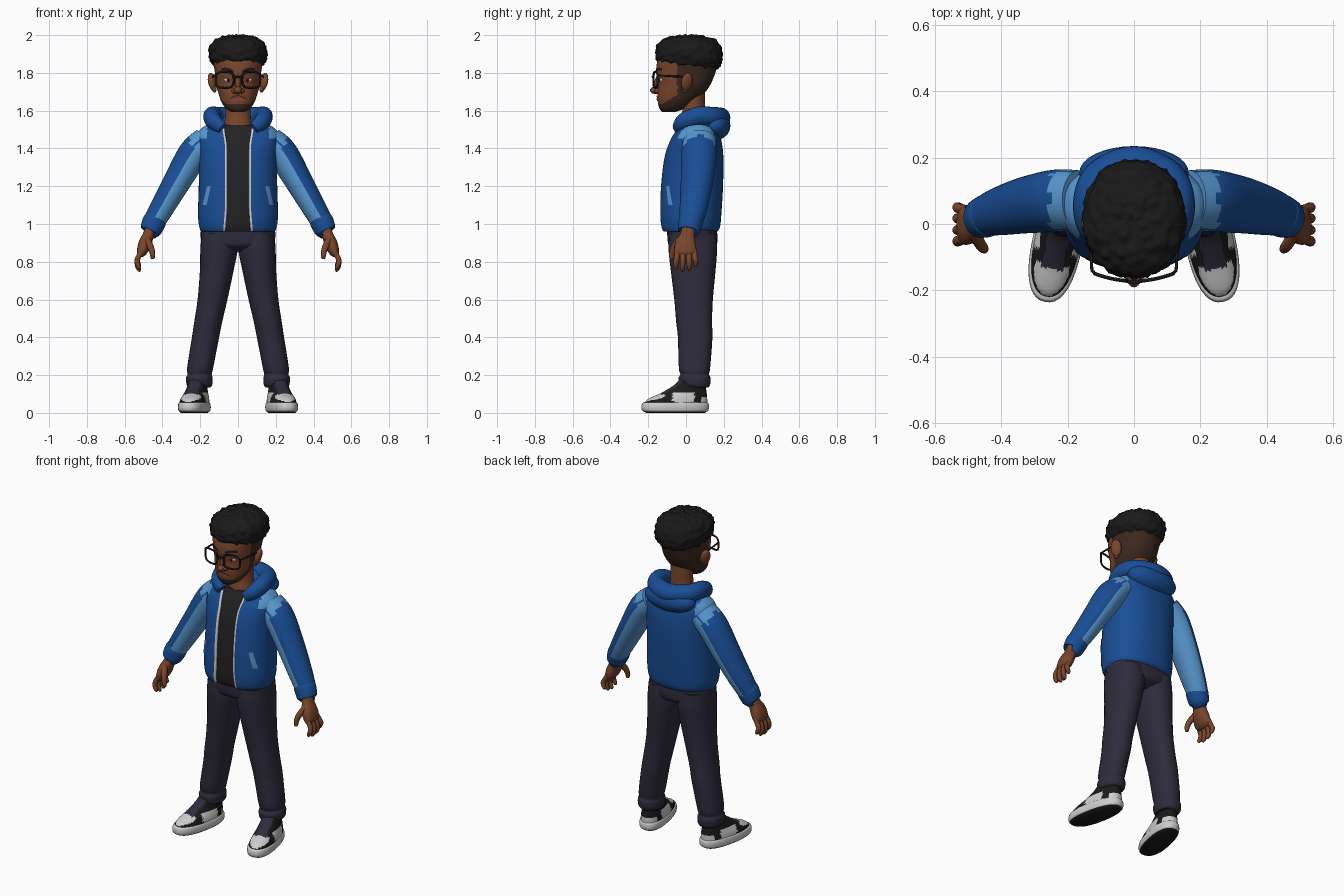
import bpy, bmesh, math
from mathutils import Vector, Matrix, noise
from mathutils.bvhtree import BVHTree

if "Cube" in bpy.data.objects:
    bpy.data.objects.remove(bpy.data.objects["Cube"])


def srgb(*c):
    return tuple((v / 255 / 12.92) if v < 11 else ((v / 255 + .055) / 1.055) ** 2.4 for v in c) + (1,)


MATS = {}
for n, c in dict(skin=(122, 70, 44), black=(26, 26, 27), stubble=(62, 42, 33), blue=(25, 78, 150),
                 light_blue=(88, 152, 208), slate=(46, 44, 60), charcoal=(34, 34, 34),
                 white=(205, 205, 205), lip=(134, 76, 60)).items():
    MATS[n] = bpy.data.materials.new(n)
    MATS[n].diffuse_color = srgb(*c)


def finish(bm, name, mats, s=1, rule=None, matrix=None, sharp=50):
    """Colour faces by rule, place, mirror, and make the object."""
    bm.normal_update()
    if rule:
        for f in bm.faces:
            f.material_index = mats.index(rule(f.calc_center_median(), f.normal))
    if matrix:
        bm.transform(matrix)
    if s < 0:
        for v in bm.verts:
            v.co.x *= -1
        bmesh.ops.reverse_faces(bm, faces=bm.faces)
    me = bpy.data.meshes.new(name)
    bm.to_mesh(me)
    bm.free()
    for m in mats:
        me.materials.append(MATS[m])
    me.shade_smooth()
    me.set_sharp_from_angle(angle=math.radians(sharp))
    ob = bpy.data.objects.new(name, me)
    bpy.context.collection.objects.link(ob)
    return ob


def spline(secs, steps):
    out = []
    for i in range(len(secs) - 1):
        p = [secs[max(0, min(len(secs) - 1, i + k))] for k in (-1, 0, 1, 2)]
        for k in range(steps):
            t = k / steps
            out.append([.5 * (2 * b + (c - a) * t + (2 * a - 5 * b + 4 * c - d) * t * t
                              + (3 * b - a - 3 * c + d) * t ** 3) for a, b, c, d in zip(*p)])
    return out + [list(secs[-1])]


def h(z, rx, yf, yb, cx=0):
    """Level section: height, half width, front y, back y, centre x."""
    return (cx, (yf + yb) / 2, z, rx, (yb - yf) / 2)


def loft(name, secs, mats, ref=None, n=32, steps=4, p=2.0, s=1, rule=None, matrix=None,
         gap=None, warp=None, sharp=50):
    """Skin superellipse sections; ref tilts them along the path; gap opens the front."""
    secs = spline(secs, steps)
    bm = bmesh.new()
    rings = []
    for i, (x, y, z, a, b) in enumerate(secs):
        u, v = Vector((1, 0, 0)), Vector((0, 1, 0))
        if ref:
            t = Vector(secs[min(i + 1, len(secs) - 1)][:3]) - Vector(secs[max(i - 1, 0)][:3])
            t.normalize()
            u = Vector(ref).cross(t).normalized()
            v = t.cross(u)
        if gap:
            d = [math.asin(((gap(z) + e) / a) ** (p / 2)) for e in (0, .011)]
            ang = [d[0]] + [d[1] + (2 * math.pi - 2 * d[1]) * k / n for k in range(n + 1)] + [2 * math.pi - d[0]]
        else:
            ang = [2 * math.pi * k / n for k in range(n)]
        ring = []
        for th in ang:
            c, q = math.cos(th - math.pi / 2), math.sin(th - math.pi / 2)
            c, q = (math.copysign(abs(w) ** (2 / p), w) for w in (c, q))
            ring.append(bm.verts.new(Vector((x, y, z)) + u * (a * c) + v * (b * q)))
        rings.append(ring)
    m = len(rings[0])
    for r0, r1 in zip(rings, rings[1:]):
        for j in range(m - 1 if gap else m):
            f = bm.faces.new((r0[j], r0[(j + 1) % m], r1[(j + 1) % m], r1[j]))
    if not gap:
        bm.faces.new(rings[0][::-1])
        bm.faces.new(rings[-1])
    if warp:
        bm.normal_update()
        for v, co in [(v, warp(v.co, v.normal)) for v in bm.verts]:
            v.co = co
    return finish(bm, name, mats, s, rule, matrix, sharp)


def ball(name, loc, r, mat, s=1, rot=(0, 0, 0), n=20):
    bm = bmesh.new()
    bmesh.ops.create_uvsphere(bm, u_segments=n, v_segments=n // 2, radius=1)
    mx = Matrix.Translation(loc)
    for a, ax in zip(rot, 'XYZ'):
        mx = mx @ Matrix.Rotation(a, 4, ax)
    return finish(bm, name, [mat], s, None, mx @ Matrix.Diagonal((*r, 1)))


def patch(name, target, fn, mat, s=1, nu=8, nv=3, off=.004):
    """Thin plate: fn(u, v) gives x, z, projected from the front onto the target."""
    tree = BVHTree.FromPolygons([v.co for v in target.data.vertices], [q.vertices for q in target.data.polygons])
    bm = bmesh.new()
    g = []
    for i in range(nu + 1):
        row = []
        for j in range(nv + 1):
            x, z = fn(i / nu, j / nv)
            hit = tree.ray_cast(Vector((x, -1, z)), Vector((0, 1, 0)))
            row.append(bm.verts.new(hit[0] + hit[1] * off))
        g.append(row)
    for i in range(nu):
        for j in range(nv):
            bm.faces.new((g[i][j], g[i + 1][j], g[i + 1][j + 1], g[i][j + 1]))
    return finish(bm, name, [mat], s)


# Head with fade and beard
def head_rule(c, n):
    fade = c.y > -.045 and c.z > 1.69
    beard = c.z < 1.637 + max(0, c.y + .12) * .65
    return 'stubble' if fade or beard else 'skin'


head = loft('head', [h(1.592, .03, -.125, -.06), h(1.61, .062, -.14, -.01), h(1.645, .087, -.149, .04),
                     h(1.69, .103, -.152, .095), h(1.74, .116, -.147, .13), h(1.80, .122, -.158, .155),
                     h(1.87, .13, -.15, .172), h(1.93, .11, -.12, .15)],
            ['skin', 'stubble'], n=72, steps=8, p=2.25, rule=head_rule)
loft('neck', [h(1.47, .085, -.045, .12), h(1.53, .074, -.032, .108), h(1.59, .066, -.02, .1), h(1.70, .066, -.02, .1)],
     ['skin'])


# Curly top hair
def curl(co, n):
    d = noise.voronoi(co * 34)[0][0]
    k = .008 - .018 * min(d, .8)
    return co + n * k + Vector((0, 0, -.5 * co.y * max(0, 2 - co.z) if co.z < 1.9 else -.25 * co.y * max(0, 2 - co.z)))


loft('hair', [h(1.835, .122, -.14, .165), h(1.86, .145, -.157, .185), h(1.9, .155, -.163, .193), h(1.95, .145, -.15, .18),
              h(1.982, .11, -.11, .145), h(1.997, .055, -.05, .085), h(2.0, .004, .01, .02)],
     ['black'], n=80, steps=7, p=2.2, warp=curl, sharp=80)

# Face
ball('nose_tip', (0, -.162, 1.708), (.021, .029, .02), 'skin')
ball('nose_bridge', (0, -.147, 1.745), (.014, .022, .05), 'skin', rot=(-.2, 0, 0))
patch('lips', head, lambda u, v: (-.036 + .072 * u, 1.659 + (v - .5) * .02 * math.sin(math.pi * (.06 + .88 * u))), 'lip')
patch('moustache', head, lambda u, v: (-.04 + .08 * u, 1.682 - .016 * abs(u - .5) * 2 + (v - .5) * .008), 'stubble')
for s, side in ((1, 'left'), (-1, 'right')):
    ball(side + '_nostril', (.02, -.15, 1.704), (.014, .017, .013), 'skin', s)
    ball(side + '_eye', (.05, -.127, 1.765), (.026, .014, .015), 'white', s, rot=(0, 0, .3))
    ball(side + '_iris', (.049, -.138, 1.765), (.011, .006, .013), 'black', s, rot=(0, 0, .3))
    ball(side + '_eyelid', (.05, -.127, 1.778), (.03, .016, .01), 'skin', s, rot=(0, 0, .3))
    patch(side + '_eyebrow', head, lambda u, v: (.022 + .062 * u, 1.806 + .014 * math.sin(2.2 * u) + (v - .5) * .015), 'black', s)
    ball(side + '_ear', (.136, .005, 1.752), (.02, .032, .05), 'skin', s, rot=(-.15, .2, .45))
    ball(side + '_ear_lobe', (.125, -.006, 1.715), (.012, .018, .02), 'skin', s)


# Glasses
def wire(name, pts, r, cyclic=False):
    cu = bpy.data.curves.new(name, 'CURVE')
    cu.dimensions, cu.bevel_depth, cu.bevel_resolution = '3D', r, 2
    sp = cu.splines.new('POLY')
    sp.points.add(len(pts) - 1)
    for q, co in zip(sp.points, pts):
        q.co = (*co, 1)
    sp.use_cyclic_u = cyclic
    cu.use_fill_caps = True
    cu.materials.append(MATS['black'])
    bpy.context.collection.objects.link(bpy.data.objects.new(name, cu))


for s, side in ((1, 'left'), (-1, 'right')):
    rim = []
    for k in range(28):
        c, q = math.cos(k * math.tau / 28), math.sin(k * math.tau / 28)
        x = .07 + .048 * math.copysign(abs(c) ** .6, c)
        rim.append((s * x, -.172 + 1.6 * x * x, 1.763 + .042 * math.copysign(abs(q) ** .6, q)))
    wire(side + '_glasses_rim', rim, .0055, True)
    wire(side + '_glasses_temple', [(s * .117, -.15, 1.785), (s * .127, -.14, 1.786), (s * .135, 0, 1.778)], .005)
wire('glasses_bridge', [(-.023, -.172, 1.775), (0, -.177, 1.78), (.023, -.172, 1.775)], .0055)

# Jacket body, shirt, zip (first and last columns)
TORSO = [h(.96, .195, -.125, .165), h(.985, .205, -.135, .18), h(1.05, .212, -.14, .187), h(1.2, .208, -.136, .196),
         h(1.35, .208, -.118, .198), h(1.44, .22, -.088, .188), h(1.49, .21, -.06, .175), h(1.525, .165, -.04, .16),
         h(1.545, .115, -.03, .14)]


def gap(z):
    return .058 + max(0, z - 1.42) * .16 + max(0, 1.08 - z) * .08


def jacket_rule(c, n):
    if c.y < .02 and abs(c.x) < gap(c.z) + .0105:
        return 'white'
    return 'light_blue' if abs(c.x) > .165 and c.z > 1.455 else 'blue'


jacket = loft('jacket_body', TORSO, ['blue', 'light_blue', 'white'], n=56, steps=5, p=2.3, gap=gap, rule=jacket_rule)
for s, side in ((1, 'left'), (-1, 'right')):
    patch(side + '_pocket', jacket, lambda u, v: (.174 - .022 * u + (v - .5) * .02, 1.1 + .1 * u), 'light_blue', s)
sol = jacket.modifiers.new('thickness', 'SOLIDIFY')
sol.thickness = .014
sol.offset = -1
loft('shirt', [(x, y, z, a * .95, b * .93) for x, y, z, a, b in TORSO[:-1]], ['charcoal'], n=40, p=2.3)

# Hood
half = [(.082, -.05, 1.505, .022, .03), (.125, -.015, 1.54, .04, .045), (.138, .06, 1.57, .046, .05), (.105, .14, 1.568, .05, .052)]
loft('hood_rim', [(-q[0], *q[1:]) for q in half] + [(0, .18, 1.562, .055, .055)] + half[::-1],
     ['blue'], ref=(0, 0, 1), n=20, steps=6)
ball('hood_drape', (0, .155, 1.52), (.165, .08, .075), 'blue', n=32)


# Sleeves, hands, legs, shoes
def sleeve_rule(c, n):
    if c.x < .255 and n.z > .35:
        return 'light_blue'
    return 'light_blue' if n.x * .88 + n.z * .47 < .2 else 'blue'


def shoe_rule(c, n):
    if abs(c.x) < .032 and -.14 < c.y < -.02 and n.z > .3:
        return 'slate'
    toe = c.y < -.125 and n.z > .6
    quarter = -.085 < c.y < .035 and c.z < .108
    heel = c.y > .075 and c.z < .085
    return 'white' if toe or quarter or heel else 'black'


for s, side in ((1, 'left'), (-1, 'right')):
    loft(side + '_sleeve', [(.165, .072, 1.44, .078, .09), (.235, .07, 1.372, .082, .094), (.322, .058, 1.226, .073, .086),
                            (.40, .04, 1.09, .064, .074), (.445, .027, 1.012, .058, .062)],
         ['blue', 'light_blue'], ref=(0, 1, 0), n=48, steps=6, s=s, rule=sleeve_rule)
    loft(side + '_cuff', [(.435, .028, 1.03, .05, .055), (.44, .026, 1.02, .062, .064), (.455, .02, .985, .06, .062),
                          (.466, .016, .96, .053, .057), (.468, .015, .957, .035, .04)], ['blue'], ref=(0, 1, 0), s=s)
    loft(side + '_palm', [(.46, .015, .985, .03, .037), (.475, .008, .94, .03, .04), (.493, -.002, .895, .034, .055),
                          (.51, -.005, .85, .027, .058), (.517, -.005, .828, .012, .045)], ['skin'], ref=(0, 1, 0), n=20, p=2.3, s=s)
    for k, (y, tip) in enumerate(((.047, .775), (.016, .755), (-.017, .75), (-.049, .762))):
        loft(f'{side}_finger_{k + 1}', [(.505, y * .9, .865, .014, .015), (.53, y, .82, .0145, .015),
                                        (.533, y * 1.1, tip + .03, .0135, .014), (.522, y * 1.1, tip + .006, .011, .011),
                                        (.517, y * 1.1, tip, .004, .004)], ['skin'], ref=(0, 1, 0), n=10, steps=3, s=s)
    loft(side + '_thumb', [(.482, -.03, .92, .018, .02), (.463, -.062, .88, .017, .018), (.453, -.074, .845, .0145, .015),
                           (.452, -.076, .82, .011, .011), (.452, -.076, .814, .004, .004)], ['skin'], ref=(0, 1, 0), n=12, steps=3, s=s)
    loft(side + '_trouser_leg', [h(.135, .058, -.02, .118, .203), h(.15, .068, -.034, .128, .204), h(.185, .07, -.04, .13, .205),
                                 h(.205, .064, -.03, .122, .203), h(.24, .069, -.038, .128, .2), h(.4, .072, -.043, .14, .172),
                                 h(.48, .074, -.052, .138, .158), h(.6, .079, -.062, .142, .135), h(.75, .089, -.08, .156, .113),
                                 h(.87, .099, -.093, .165, .1), h(.95, .092, -.09, .16, .1)], ['slate'], n=32, p=2.2, s=s)
    mx = Matrix.Translation((.219, 0, 0)) @ Matrix.Rotation(math.radians(12), 4, 'Z')
    loft(side + '_sole', [h(0, .062, -.215, .1), h(.012, .073, -.235, .118), h(.03, .076, -.24, .123), h(.05, .073, -.236, .12),
                          h(.055, .066, -.225, .11)], ['white', 'black'], n=40, p=2.4, s=s, matrix=mx,
         rule=lambda c, n: 'black' if c.z < .01 else 'white')
    loft(side + '_shoe_upper', [h(.045, .07, -.23, .114), h(.068, .068, -.212, .114), h(.085, .064, -.18, .113), h(.103, .058, -.138, .111),
                                h(.125, .052, -.098, .108), h(.15, .049, -.06, .106), h(.175, .045, -.035, .1)],
         ['black', 'white', 'slate'], n=56, steps=5, p=2.3, s=s, matrix=mx, rule=shoe_rule)

# Hips
loft('trouser_hips', [h(.855, .05, -.03, .1), h(.88, .15, -.085, .155), h(.92, .196, -.098, .167), h(1.0, .192, -.1, .16)],
     ['slate'], n=40, p=2.4)

for m in bpy.data.materials:
    if m.users and not m.is_grease_pencil:
        m.use_nodes = True
        m.node_tree.nodes["Principled BSDF"].inputs["Base Color"].default_value = m.diffuse_color
